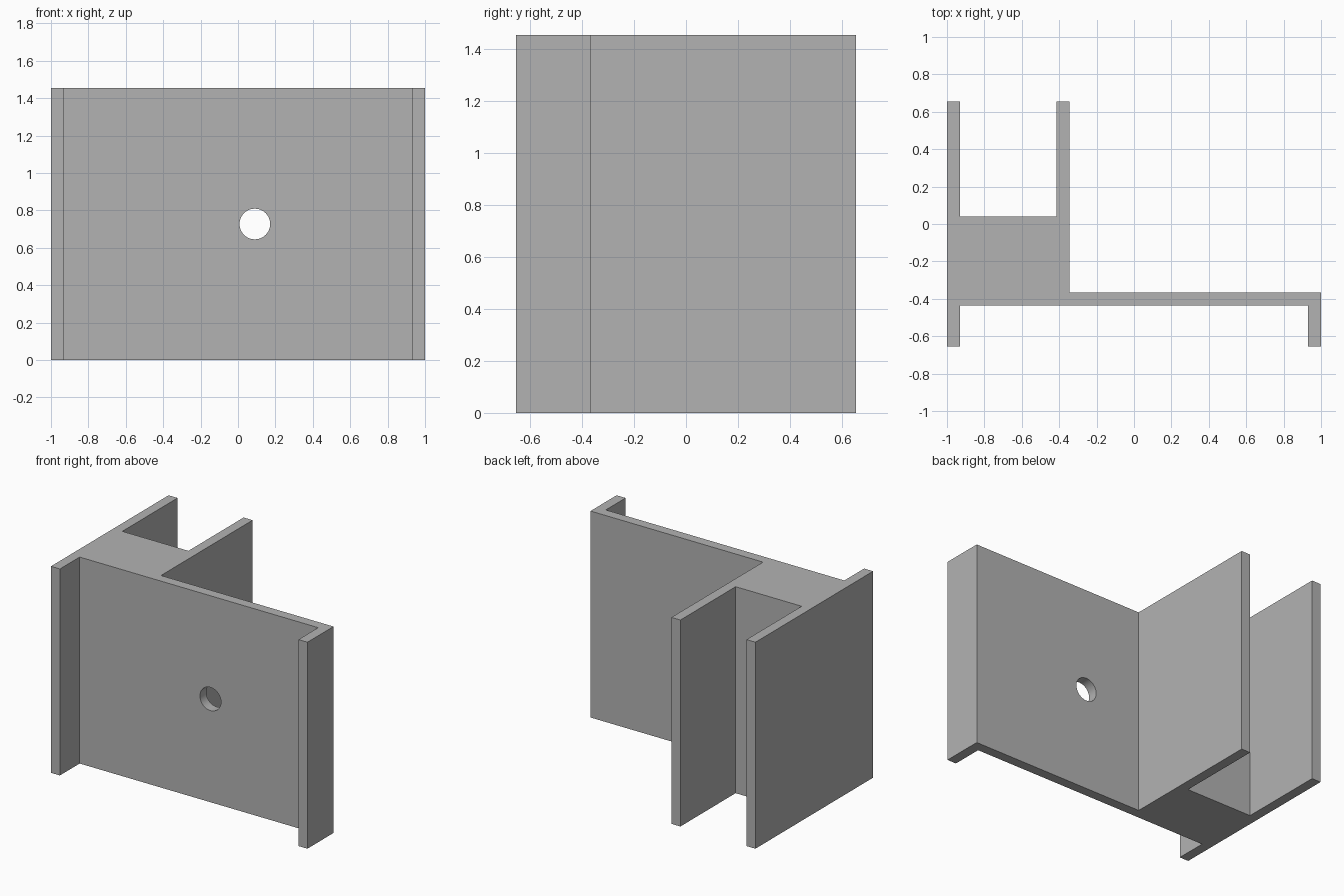
import bpy
import bmesh
from math import radians

cube = bpy.data.objects.get("Cube")
if cube:
    bpy.data.objects.remove(cube, do_unlink=True)

HEIGHT = 1.455
WALL = 0.07
BACK, FRONT = 0.655, -0.655
PLATE_BACK = -0.365
PLATE_FRONT = PLATE_BACK - WALL
FIN = -0.345          # outer face of the inner fin
SLOT = 0.04           # floor of the rear slot

# Single grey material
grey = bpy.data.materials.new("plain grey")
grey.use_nodes = True
colour = (0.45, 0.45, 0.45, 1)
grey.diffuse_color = colour
grey.node_tree.nodes["Principled BSDF"].inputs["Base Color"].default_value = colour

# Bracket cross-section, counter-clockwise from above
profile = [
    (-1, FRONT), (-1 + WALL, FRONT), (-1 + WALL, PLATE_FRONT),
    (1 - WALL, PLATE_FRONT), (1 - WALL, FRONT), (1, FRONT),
    (1, PLATE_BACK), (FIN, PLATE_BACK), (FIN, BACK), (FIN - WALL, BACK),
    (FIN - WALL, SLOT), (-1 + WALL, SLOT), (-1 + WALL, BACK), (-1, BACK),
]

# Extruded bracket
bm = bmesh.new()
base = bm.faces.new([bm.verts.new((x, y, 0)) for x, y in profile])
top = bmesh.ops.extrude_face_region(bm, geom=[base], use_keep_orig=True)
bmesh.ops.translate(bm, vec=(0, 0, HEIGHT),
                    verts=[v for v in top["geom"] if isinstance(v, bmesh.types.BMVert)])
bmesh.ops.recalc_face_normals(bm, faces=bm.faces)
mesh = bpy.data.meshes.new("bracket")
bm.to_mesh(mesh)
bm.free()
mesh.materials.append(grey)
bracket = bpy.data.objects.new("bracket", mesh)
bpy.context.collection.objects.link(bracket)

# Round bolt hole through the plate
bpy.ops.mesh.primitive_cylinder_add(
    vertices=48, radius=0.082, depth=0.3,
    location=(0.09, (PLATE_BACK + PLATE_FRONT) / 2, HEIGHT / 2),
    rotation=(radians(90), 0, 0))
cutter = bpy.context.object
cutter.name = "hole_cutter"
cutter.hide_render = True
cutter.data.materials.append(grey)

cut = bracket.modifiers.new("bolt hole", "BOOLEAN")
cut.operation = "DIFFERENCE"
cut.solver = "EXACT"
cut.object = cutter

bpy.ops.object.select_all(action="DESELECT")
bracket.select_set(True)
bpy.context.view_layer.objects.active = bracket
bpy.ops.object.modifier_apply(modifier=cut.name)
bpy.data.objects.remove(cutter, do_unlink=True)
bpy.ops.object.shade_smooth_by_angle(angle=radians(30))
